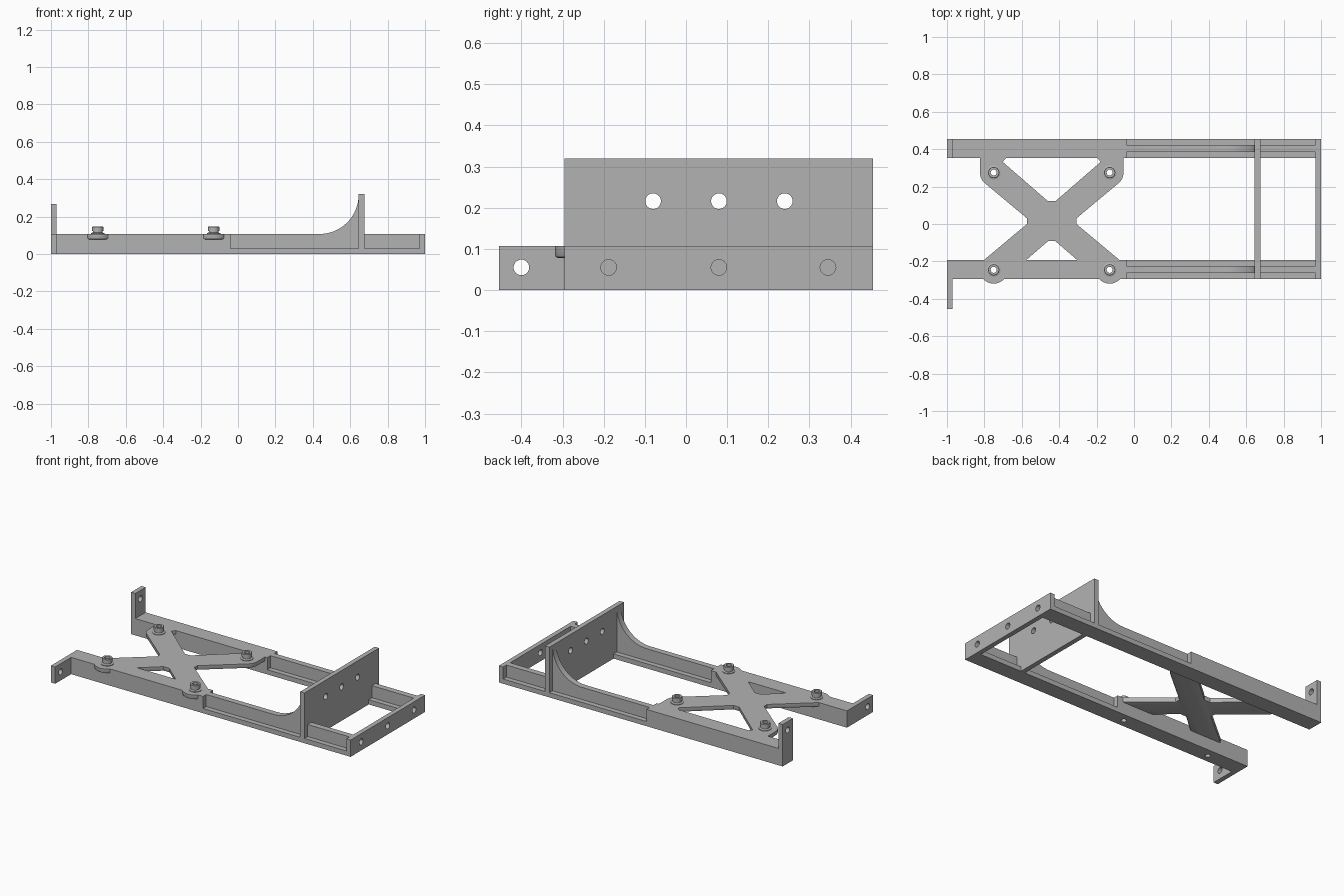
import bpy, bmesh
from math import cos, sin, radians
from mathutils import Vector, Matrix

cube = bpy.data.objects.get("Cube")
if cube:
    bpy.data.objects.remove(cube, do_unlink=True)

grey = bpy.data.materials.new("plain_grey")
grey.use_nodes = True
grey.diffuse_color = (0.45, 0.45, 0.45, 1)
grey.node_tree.nodes["Principled BSDF"].inputs["Base Color"].default_value = grey.diffuse_color


def finish(name, bm):
    bmesh.ops.recalc_face_normals(bm, faces=bm.faces)
    mesh = bpy.data.meshes.new(name)
    bm.to_mesh(mesh)
    bm.free()
    mesh.materials.append(grey)
    obj = bpy.data.objects.new(name, mesh)
    bpy.context.collection.objects.link(obj)
    return obj


def prism(name, outline, start, depth):
    """Extrude a closed outline of 3D points, given at start, along depth."""
    bm = bmesh.new()
    face = bm.faces.new([bm.verts.new(Vector(p) + Vector(start)) for p in outline])
    new = bmesh.ops.extrude_face_region(bm, geom=[face])["geom"]
    moved = [v for v in new if isinstance(v, bmesh.types.BMVert)]
    bmesh.ops.translate(bm, verts=moved, vec=depth)
    return finish(name, bm)


def box(name, x0, x1, y0, y1, z0, z1):
    outline = [(x0, y0, 0), (x1, y0, 0), (x1, y1, 0), (x0, y1, 0)]
    return prism(name, outline, (0, 0, z0), (0, 0, z1 - z0))


def drill(obj, centre, axis, radius=0.019, length=0.1):
    """Cut a round hole through obj."""
    bm = bmesh.new()
    turn = Vector((0, 0, 1)).rotation_difference(Vector(axis)).to_matrix().to_4x4()
    bmesh.ops.create_cone(bm, cap_ends=True, segments=32, radius1=radius, radius2=radius,
                          depth=length, matrix=Matrix.Translation(centre) @ turn)
    cutter = finish("hole_cutter", bm)
    cutter.hide_render = True
    mod = obj.modifiers.new("hole", "BOOLEAN")
    mod.operation, mod.solver, mod.object = "DIFFERENCE", "EXACT", cutter
    bpy.context.view_layer.objects.active = obj
    bpy.ops.object.modifier_apply(modifier=mod.name)
    bpy.data.objects.remove(cutter, do_unlink=True)


def smooth(obj):
    bpy.ops.object.select_all(action="DESELECT")
    obj.select_set(True)
    bpy.context.view_layer.objects.active = obj
    bpy.ops.object.shade_smooth_by_angle(angle=radians(35))


def arc(cx, cy, r, a0, a1, steps):
    angles = [radians(a0 + (a1 - a0) * i / steps) for i in range(steps + 1)]
    return [(cx + r * cos(a), cy + r * sin(a)) for a in angles]


FRONT, BACK = -0.295, 0.455      # outer faces of the two rails
WIDTH, HIGH = 0.103, 0.107       # rail section
THIN = 0.03                      # wall and flange thickness
STEP, PLATE = -0.04, 0.645       # solid rail end, upright plate face
X_MID, BOSS_X, BOSS_R = -0.44, 0.31, 0.074
BOSS_Y = (-0.245, 0.275)

# Rails: solid block, then a flange with a central web that sweeps up to the plate
rails = {}
for side, y0 in (("front", FRONT), ("back", BACK - WIDTH)):
    y1 = y0 + WIDTH
    rails[side] = box(side + "_rail_block", -1, STEP, y0, y1, 0, HIGH)
    box(side + "_rail_flange", STEP, 1 - THIN, y0, y1, 0, THIN)
    sweep = arc(PLATE - 0.21, HIGH + 0.21, 0.21, -90, 0, 20)
    profile = [(STEP, THIN), (STEP, HIGH)] + sweep + [(PLATE, THIN)]
    web_y = (y0 + y1) / 2 - 0.019
    web = prism(side + "_web", [(x, 0, z) for x, z in profile], (0, web_y, 0), (0, 0.038, 0))
    smooth(web)
    box(side + "_end_web", PLATE + THIN, 1 - THIN, web_y, web_y + 0.038, THIN, HIGH)

# Upright plate with three holes
plate = box("upright_plate", PLATE, PLATE + THIN, FRONT, BACK, 0, 0.32)
for y in (-0.08, 0.08, 0.24):
    drill(plate, (PLATE, y, 0.216), (1, 0, 0))
smooth(plate)

# End wall with three holes
wall = box("end_wall", 1 - THIN, 1, FRONT, BACK, 0, HIGH)
for y in (-0.188, 0.08, 0.345):
    drill(wall, (1, y, 0.055), (1, 0, 0))
smooth(wall)

# Mounting tabs at the open end
side_tab = box("side_tab", -1, -1 + THIN, -BACK, FRONT, 0, HIGH)
drill(side_tab, (-1, -0.4, 0.055), (1, 0, 0))
smooth(side_tab)
tall_tab = box("tall_tab", -1, -1 + THIN, BACK - WIDTH, BACK, HIGH, 0.267)
drill(tall_tab, (-1, BACK - WIDTH / 2, 0.213), (1, 0, 0))
smooth(tall_tab)

# Cross brace: half outline, mirrored about its middle line
inner = BACK - WIDTH
half = [(0.02, 0.122), (0.262, 0.332), (0.245, inner), (BOSS_X + BOSS_R, inner)]
half += arc(BOSS_X, BOSS_Y[1], BOSS_R, 0, -50, 8)
half += [(0.132, 0.03), (0.132, 0.0)]
half += arc(BOSS_X, BOSS_Y[0], BOSS_R, 50, -130, 20)
half += [(0.02, -0.092)]
outline = half + [(-x, y) for x, y in reversed(half)]
brace = prism("cross_brace", [(x, y, 0) for x, y in outline], (X_MID, 0, 0.078), (0, 0, HIGH - 0.078))
bm = bmesh.new()
bm.from_mesh(brace.data)
rim = [e for e in bm.edges if abs(e.verts[0].co.z - e.verts[1].co.z) < 0.001
       and e.verts[0].co.z < 0.09]
bmesh.ops.bevel(bm, geom=rim, offset=0.008, segments=2, profile=0.5, affect="EDGES")
bm.to_mesh(brace.data)
bm.free()

# Raised collars, each a lathed tube over a through hole
ring = [(0.016, HIGH - 0.002), (0.037, HIGH - 0.002), (0.037, HIGH + 0.004), (0.026, HIGH + 0.008),
        (0.026, 0.122), (0.03, 0.124), (0.03, 0.145), (0.028, 0.147), (0.016, 0.147)]
for y, row in zip(BOSS_Y, ("front", "back")):
    for sx, end in ((-1, "right"), (1, "left")):
        x = X_MID + sx * BOSS_X
        drill(brace, (x, y, 0.09), (0, 0, 1), 0.016)
        if row == "front":
            drill(rails["front"], (x, y, 0.05), (0, 0, 1), 0.016, 0.3)
        bm = bmesh.new()
        verts = [bm.verts.new((x + r, y, z)) for r, z in ring]
        edges = [bm.edges.new((verts[i - 1], verts[i])) for i in range(len(verts))]
        bmesh.ops.spin(bm, geom=verts + edges, cent=(x, y, 0), axis=(0, 0, 1),
                       angle=radians(360), steps=32)
        bmesh.ops.remove_doubles(bm, verts=bm.verts, dist=0.0002)
        smooth(finish(row + "_" + end + "_collar", bm))
smooth(brace)
smooth(rails["front"])
